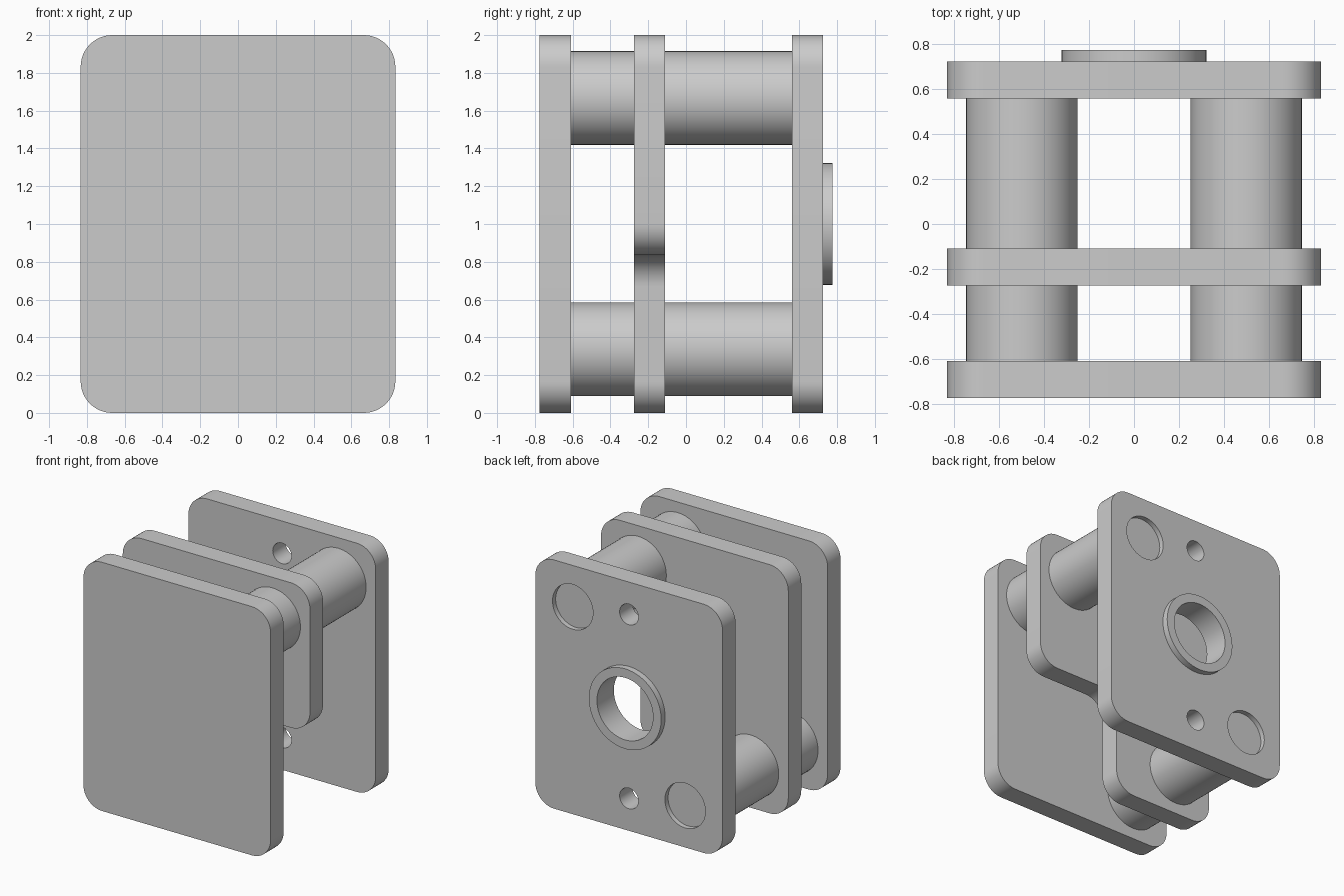
import bpy
from math import sin, cos, pi, radians
from mathutils import Vector

cube = bpy.data.objects.get("Cube")
if cube:
    bpy.data.objects.remove(cube, do_unlink=True)

grey = bpy.data.materials.new("plain grey")
grey.use_nodes = True
grey.diffuse_color = (0.6, 0.6, 0.6, 1)
grey.node_tree.nodes["Principled BSDF"].inputs["Base Color"].default_value = (0.6, 0.6, 0.6, 1)

W, H, R, T = 0.833, 2.0, 0.167, 0.165   # half width, height, corner radius, plate thickness


def finish(obj):
    obj.data.materials.clear()
    obj.data.materials.append(grey)
    bpy.ops.object.select_all(action='DESELECT')
    obj.select_set(True)
    bpy.context.view_layer.objects.active = obj
    bpy.ops.object.shade_smooth_by_angle(angle=radians(30))


def circle(x, z, r, n=64):
    return [(x + r * cos(2 * pi * i / n), z + r * sin(2 * pi * i / n)) for i in range(n)]


def fillet(corners, r, n=12):
    """Round every right-angled corner, inward or outward."""
    points = []
    for i, corner in enumerate(corners):
        c = Vector(corner)
        a = (Vector(corners[i - 1]) - c).normalized()
        b = (Vector(corners[(i + 1) % len(corners)]) - c).normalized()
        for k in range(n + 1):
            t = pi / 2 * k / n
            points.append(c + r * (a * (1 - sin(t)) + b * (1 - cos(t))))
    return points


def plate(name, loops, y0, y1):
    """Extrude filled outlines (first the rim, then holes) from y0 to y1."""
    curve = bpy.data.curves.new(name, 'CURVE')
    curve.dimensions = '2D'
    curve.fill_mode = 'BOTH'
    curve.extrude = (y1 - y0) / 2
    for loop in loops:
        spline = curve.splines.new('POLY')
        spline.points.add(len(loop) - 1)
        for point, (x, z) in zip(spline.points, loop):
            point.co = (x, z, 0, 1)
        spline.use_cyclic_u = True
    obj = bpy.data.objects.new(name, curve)
    bpy.context.collection.objects.link(obj)
    obj.location.y = (y0 + y1) / 2
    obj.rotation_euler.x = pi / 2
    bpy.ops.object.select_all(action='DESELECT')
    obj.select_set(True)
    bpy.context.view_layer.objects.active = obj
    bpy.ops.object.convert(target='MESH')
    obj = bpy.context.object
    # weld the caps to the rim walls
    bpy.ops.object.mode_set(mode='EDIT')
    bpy.ops.mesh.select_all(action='SELECT')
    bpy.ops.mesh.remove_doubles(threshold=0.0001)
    bpy.ops.mesh.normals_make_consistent(inside=False)
    bpy.ops.object.mode_set(mode='OBJECT')
    finish(obj)


def rod(name, x, z, r, y0, y1):
    bpy.ops.mesh.primitive_cylinder_add(vertices=64, radius=r, depth=y1 - y0,
                                        location=(x, (y0 + y1) / 2, z),
                                        rotation=(pi / 2, 0, 0))
    bpy.context.object.name = name
    finish(bpy.context.object)


rim = fillet([(-W, 0), (W, 0), (W, H), (-W, H)], R)
posts = [("upper", 0.5, 1.667), ("lower", -0.5, 0.337)]

# Solid front plate
plate("front_plate", [rim], -0.775, -0.775 + T)

# Middle plate with its lower corner cut away
step = fillet([(-W, 0), (0.08, 0), (0.08, 0.835), (W, 0.835), (W, H), (-W, H)], R)
plate("middle_plate", [step], -0.275, -0.275 + T)

# Back plate with bore, two bolt holes and two post sockets
holes = [circle(0, 1, 0.25), circle(0, 1.74, 0.083), circle(0, 0.26, 0.083)]
holes += [circle(x, z, 0.18) for _, x, z in posts]
plate("back_plate", [rim] + holes, 0.56, 0.56 + T)

# Raised collar around the bore
plate("bore_collar", [circle(0, 1, 0.322), circle(0, 1, 0.25)], 0.725, 0.775)

# Diagonal posts with narrow pins seated in the back plate
for side, x, z in posts:
    rod(side + "_post", x, z, 0.248, -0.62, 0.56)
    rod(side + "_post_pin", x, z, 0.18, 0.55, 0.685)
